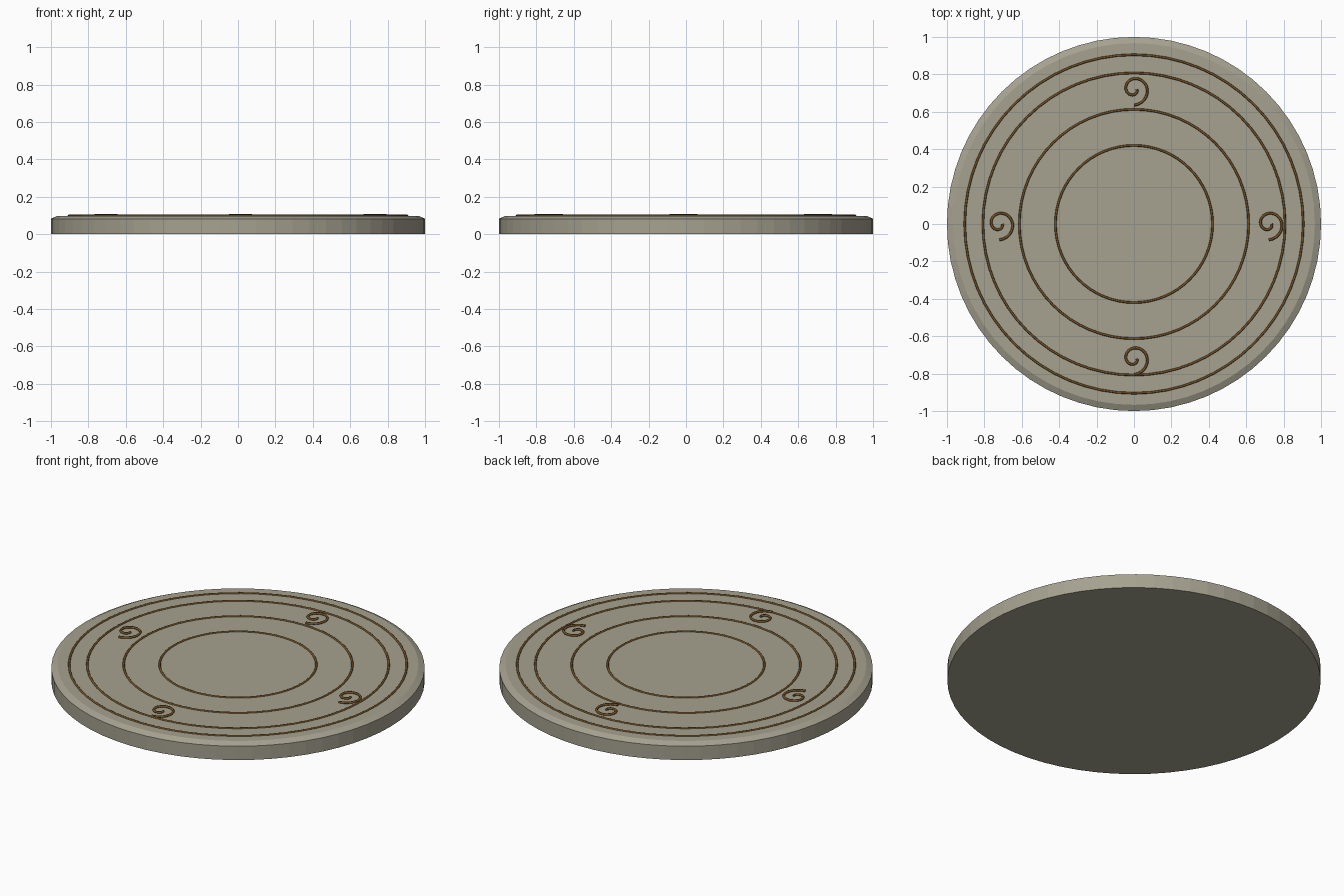
import bpy, bmesh, math

if "Cube" in bpy.data.objects:
    bpy.data.objects.remove(bpy.data.objects["Cube"])


def material(name, rgb):
    m = bpy.data.materials.new(name)
    m.diffuse_color = (*rgb, 1)
    m.use_nodes = True
    m.node_tree.nodes["Principled BSDF"].inputs["Base Color"].default_value = m.diffuse_color
    return m


stone = material("warm grey stone", (0.38, 0.36, 0.28))
bronze = material("dark bronze", (0.17, 0.085, 0.02))


def lathe(name, profile, segments, mat, closed=False):
    """Revolve (radius, z) points around z."""
    bm = bmesh.new()
    rows = []
    for r, z in profile:
        rows.append([bm.verts.new((r * math.cos(2 * math.pi * i / segments),
                                   r * math.sin(2 * math.pi * i / segments), z))
                     for i in range(segments)])
    pairs = list(zip(rows, rows[1:]))
    if closed:
        pairs.append((rows[-1], rows[0]))
    for a, b in pairs:
        for i in range(segments):
            j = (i + 1) % segments
            bm.faces.new((a[i], a[j], b[j], b[i]))
    if not closed:
        bm.faces.new(rows[0][::-1])
        bm.faces.new(rows[-1])
    bmesh.ops.recalc_face_normals(bm, faces=bm.faces)
    mesh = bpy.data.meshes.new(name)
    bm.to_mesh(mesh)
    bm.free()
    mesh.materials.append(mat)
    ob = bpy.data.objects.new(name, mesh)
    bpy.context.collection.objects.link(ob)
    return ob


# Round slab with a chamfered top edge
lathe("platform_disc", [(1, 0), (1, 0.082), (0.967, 0.098)], 64, stone)

# Thin raised inlay rings
for n, radius in enumerate((0.905, 0.808, 0.613, 0.42)):
    tube = [(radius + 0.006 * math.cos(k * math.pi / 4),
             0.098 + 0.006 * math.sin(k * math.pi / 4)) for k in range(8)]
    ring = lathe(f"inlay_ring_{n + 1}", tube, 64, bronze, closed=True)
    ring.data.shade_smooth()

# Four small spiral ornaments, all facing the same way
STEPS = 30
for n, (cx, cy) in enumerate(((0.72, 0), (0, 0.72), (-0.72, 0), (0, -0.72))):
    curve = bpy.data.curves.new(f"spiral_{n + 1}", 'CURVE')
    curve.dimensions = '3D'
    curve.bevel_depth = 0.007
    curve.bevel_resolution = 1
    curve.use_fill_caps = True
    path = curve.splines.new('POLY')
    path.points.add(STEPS)
    for i, p in enumerate(path.points):
        t = i / STEPS
        angle = -2.5 * math.pi * t
        r = 0.015 + 0.07 * t
        p.co = (cx + r * math.cos(angle), cy + r * math.sin(angle), 0.102, 1)
    curve.materials.append(bronze)
    ob = bpy.data.objects.new(f"spiral_ornament_{n + 1}", curve)
    bpy.context.collection.objects.link(ob)
